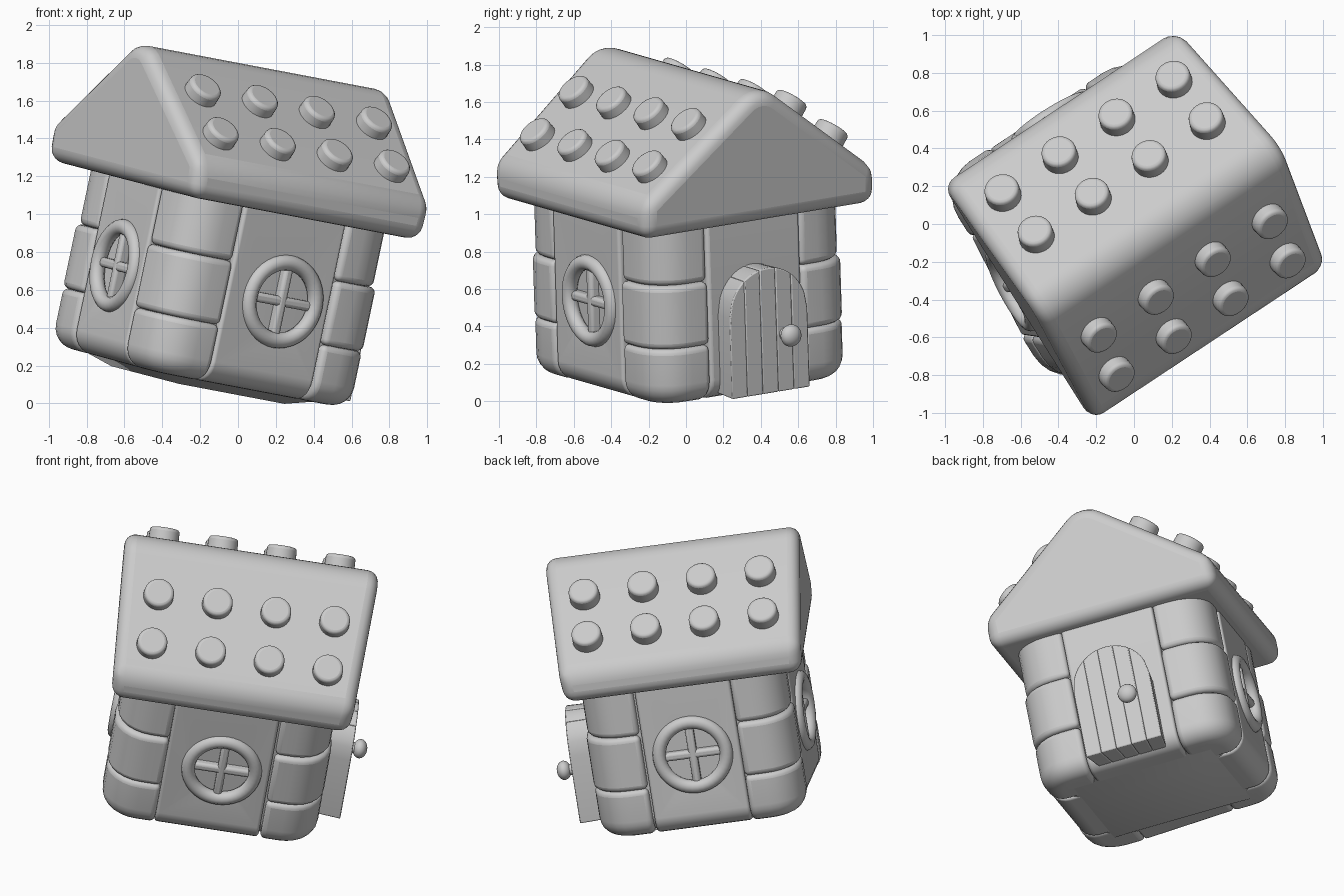
import bpy, bmesh, math
from mathutils import Matrix, Vector

if "Cube" in bpy.data.objects:
    bpy.data.objects.remove(bpy.data.objects["Cube"])

# House frame: spun about z and tipped slightly to the side
U, W = Vector((0.823, 0.546, -0.156)), Vector((0.206, -0.031, 0.978))
V = W.cross(U)
FRAME = Matrix((U, V, W)).transposed().to_4x4()
FRAME.translation = Vector((-0.222, 0.037, 0.048))

clay = bpy.data.materials.new("grey_clay")
clay.diffuse_color = (0.6, 0.6, 0.6, 1)
clay.use_nodes = True
clay.node_tree.nodes["Principled BSDF"].inputs["Base Color"].default_value = clay.diffuse_color


def finish(name, bm, local=Matrix(), bevel=0, segments=4):
    """Turn a bmesh into a smooth, optionally bevelled object in the house frame."""
    bmesh.ops.recalc_face_normals(bm, faces=bm.faces)
    bm.transform(local)
    me = bpy.data.meshes.new(name)
    bm.to_mesh(me)
    bm.free()
    me.materials.append(clay)
    ob = bpy.data.objects.new(name, me)
    bpy.context.collection.objects.link(ob)
    ob.matrix_world = FRAME
    if bevel:
        m = ob.modifiers.new("rounding", 'BEVEL')
        m.width, m.segments, m.limit_method = bevel, segments, 'ANGLE'
        m.angle_limit = math.radians(32)
    bpy.ops.object.select_all(action='DESELECT')
    bpy.context.view_layer.objects.active = ob
    ob.select_set(True)
    bpy.ops.object.shade_smooth_by_angle(angle=math.radians(40))
    return ob


def prism(points, depth):
    """Extrude a closed outline of 3D points along a vector."""
    bm = bmesh.new()
    face = bm.faces.new([bm.verts.new(p) for p in points])
    out = bmesh.ops.extrude_face_region(bm, geom=[face])
    moved = [v for v in out["geom"] if isinstance(v, bmesh.types.BMVert)]
    bmesh.ops.translate(bm, verts=moved, vec=depth)
    bmesh.ops.recalc_face_normals(bm, faces=bm.faces)
    return bm


def box(lo, hi):
    pts = [(lo[0], lo[1], lo[2]), (hi[0], lo[1], lo[2]),
           (hi[0], hi[1], lo[2]), (lo[0], hi[1], lo[2])]
    return prism(pts, (0, 0, hi[2] - lo[2]))


def round_edges(bm, rule, offset):
    """Round the edges whose two ends both satisfy the rule."""
    edges = [e for e in bm.edges if all(rule(v.co) for v in e.verts)]
    bmesh.ops.bevel(bm, geom=edges, offset=offset, segments=6, profile=0.5, affect='EDGES')
    return bm


def arc(cx, cy, r, start, steps=6):
    return [(cx + r * math.cos(start + i * math.pi / 2 / steps),
             cy + r * math.sin(start + i * math.pi / 2 / steps)) for i in range(steps + 1)]


def turn(quarter):
    return Matrix.Rotation(quarter * math.pi / 2, 4, 'Z')


# One corner of the house is pushed out, so the wall beside it is skewed
PUSH = 0.055
skew = Matrix.Translation((-PUSH / 2, 0, 0)) @ Matrix(
    ((1, PUSH / 0.6, 0, 0), (0, 1, 0, 0), (0, 0, 1, 0), (0, 0, 0, 1)))
corner_shift = [Matrix.Translation((d, 0, 0)) for d in (0.012, 0, -PUSH, 0.012)]
wall_shift = [Matrix.Translation((0.012, 0, 0)), Matrix(), skew, Matrix()]

# Core of the walls, a rounded square
core = []
for q in range(4):
    sx, sy = ((1, 1), (-1, 1), (-1, -1), (1, -1))[q]
    core += arc(sx * 0.38, sy * 0.38, 0.215, q * math.pi / 2)
finish("wall_core", prism([(x, y, 0.115) for x, y in core], (0, 0, 1.0)), bevel=0.1)

# Sagging underside, sloping up toward the walls
bm = box((-0.52, -0.52, 0.05), (0.52, 0.52, 0.125))
for v in bm.verts:
    if v.co.z < 0.1:
        v.co.x *= 0.65
        v.co.y *= 0.65
finish("underside", bm)

# Three rows of rounded stone blocks on each corner, the lowest curving under
BASE = 0.095
rows = [(BASE, 0.405, 0.64), (0.405, 0.75, 0.642), (0.75, 1.12, 0.63)]
for q in range(4):
    for z0, z1, half in rows:
        r = 0.22
        outline = [(0.297, 0.297), (half, 0.297)] + arc(half - r, half - r, r, 0) + [(0.297, half)]
        bm = prism([(x, y, z0) for x, y in outline], (0, 0, z1 - z0))
        if z0 == BASE:
            round_edges(bm, lambda c: c.z < BASE + 0.001 and max(c.x, c.y) > 0.4, 0.115)
        finish("corner_block", bm, corner_shift[q] @ turn(q), 0.032)

# Wall panel in the middle of each side, with a round opening where there is a window
for q in range(4):
    bm = box((0.2, -0.297 - (PUSH if q == 3 else 0), BASE), (0.634, 0.297, 1.1))
    round_edges(bm, lambda c: c.z < BASE + 0.001 and c.x > 0.4, 0.115)
    panel = finish("wall_panel", bm, wall_shift[q] @ turn(q), 0.02)
    if q == 0:
        continue
    bm = bmesh.new()
    bmesh.ops.create_cone(bm, cap_ends=True, segments=40, radius1=0.205, radius2=0.205, depth=0.2)
    place = wall_shift[q] @ turn(q) @ Matrix.Translation((0.63, 0, 0.59))
    cutter = finish("window_cutter", bm, place @ Matrix.Rotation(math.pi / 2, 4, 'Y'))
    cutter.hide_render = True
    cutter.display_type = 'WIRE'
    cut = panel.modifiers.new("opening", 'BOOLEAN')
    cut.operation, cut.object, cut.solver = 'DIFFERENCE', cutter, 'EXACT'
    panel.modifiers.new("even_shading", 'WEIGHTED_NORMAL')

    # Window ring and crossed bars
    bm = bmesh.new()
    n, k = 40, 12
    ring = [[bm.verts.new((0.042 * math.sin(b),
                           (0.208 + 0.042 * math.cos(b)) * math.cos(a),
                           (0.208 + 0.042 * math.cos(b)) * math.sin(a)))
             for b in [j * math.tau / k for j in range(k)]]
            for a in [i * math.tau / n for i in range(n)]]
    for i in range(n):
        for j in range(k):
            bm.faces.new((ring[i][j], ring[(i + 1) % n][j],
                          ring[(i + 1) % n][(j + 1) % k], ring[i][(j + 1) % k]))
    finish("window_ring", bm, place)
    finish("window_bar_upright", box((-0.06, -0.026, -0.2), (0.014, 0.026, 0.2)), place, 0.018, 3)
    finish("window_bar_level", box((-0.06, -0.2, -0.026), (0.012, 0.2, 0.026)), place, 0.018, 3)

# Arched door made of upright planks, narrower toward the wall
half, planks, mid = 0.248, 5, -0.013
for i in range(planks):
    a = -half + i * 2 * half / planks
    b = a + 2 * half / planks
    ys = [b + (a - b) * t / 6 for t in range(7)]
    top = [(0.55, y, 0.56 + math.sqrt(max(0, half ** 2 - y * y))) for y in ys]
    bm = prism([(0.55, a, 0.125), (0.55, b, 0.125)] + top, (0.245, 0, 0))
    for v in bm.verts:
        v.co.y = v.co.y * (0.86 if v.co.x < 0.6 else 1) + mid
    finish("door_plank", bm, bevel=0.007, segments=2)

# Door knob and its neck
bm = bmesh.new()
bmesh.ops.create_uvsphere(bm, u_segments=24, v_segments=12, radius=0.06)
finish("door_knob", bm, Matrix.Translation((0.855, 0.085, 0.435)) @ Matrix.Diagonal((0.75, 1, 1, 1)))
bm = bmesh.new()
bmesh.ops.create_cone(bm, cap_ends=True, segments=20, radius1=0.035, radius2=0.035, depth=0.08)
finish("knob_neck", bm, Matrix.Translation((0.81, 0.085, 0.435)) @ Matrix.Rotation(math.pi / 2, 4, 'Y'))

# Thick gabled roof, its ends leaning out toward a well rounded ridge
EAVE, APEX, SPAN, SHIFT = 1.238, 1.81, 0.742, -0.016
gable = [(-SPAN, 1.045), (SPAN, 1.045), (SPAN, EAVE), (0, APEX), (-SPAN, EAVE)]
bm = prism([(-1, y, z) for y, z in gable], (2, 0, 0))
for v in bm.verts:
    v.co.x = v.co.x * (0.742 + 0.06 * (v.co.z - 1.045) / 0.765) + SHIFT
round_edges(bm, lambda c: c.z > 1.7, 0.13)
finish("roof", bm, bevel=0.075, segments=5)

# Two rows of four round studs on each slope
slope = math.atan2(APEX - EAVE, SPAN)
for side in (-1, 1):
    lift = 0.02 if side > 0 else 0
    for y in (0.305, 0.56):
        for x in (-0.55, -0.183, 0.183, 0.55):
            bm = bmesh.new()
            bmesh.ops.create_cone(bm, cap_ends=True, segments=28, radius1=0.096,
                                  radius2=0.092, depth=0.14)
            z = APEX - y * (APEX - EAVE) / SPAN + lift
            finish("roof_stud", bm, Matrix.Translation((x + SHIFT * 0.7, side * y, z))
                   @ Matrix.Rotation(-side * slope, 4, 'X'), 0.02, 3)
